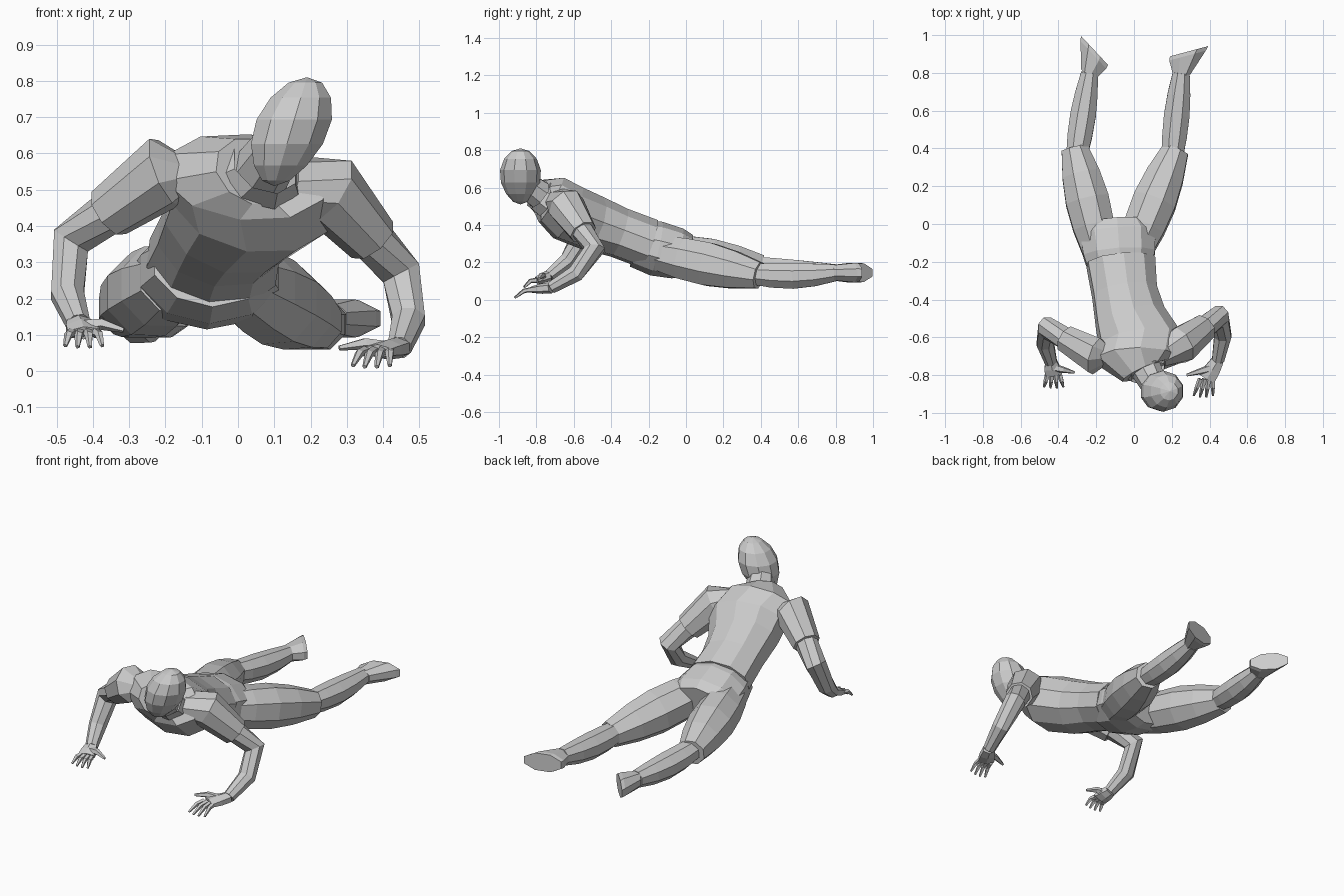
import bpy
import bmesh
import math
from mathutils import Vector, Matrix

default_cube = bpy.data.objects.get("Cube")
if default_cube:
    bpy.data.objects.remove(default_cube)

grey = bpy.data.materials.new("plain_grey")
grey.use_nodes = True
grey.diffuse_color = (0.6, 0.6, 0.6, 1)
shader = grey.node_tree.nodes["Principled BSDF"]
shader.inputs["Base Color"].default_value = grey.diffuse_color

RIGHTWARD = Vector((1, 0, 0))
UPWARD = Vector((0, 0, 1))


def add_part(name, bm):
    """Turn a bmesh into a flat shaded object."""
    bmesh.ops.recalc_face_normals(bm, faces=bm.faces)
    mesh = bpy.data.meshes.new(name)
    bm.to_mesh(mesh)
    bm.free()
    mesh.materials.append(grey)
    part = bpy.data.objects.new(name, mesh)
    bpy.context.collection.objects.link(part)


def loft(name, points, widths, depths=None, sides=8, across=RIGHTWARD, axis=None, capped=True):
    """Skin elliptical rings that follow a path of points."""
    bm = bmesh.new()
    depths = depths or widths
    last = len(points) - 1
    corner = 1 / math.cos(math.pi / sides)
    loops = []
    for index, (point, width, depth) in enumerate(zip(points, widths, depths)):
        along = axis or points[min(index + 1, last)] - points[max(index - 1, 0)]
        along = along.normalized()
        u = (across - along * across.dot(along)).normalized()
        v = along.cross(u)
        loop = []
        for step in range(sides):
            angle = (step + 0.5) * math.tau / sides
            offset = u * width * math.cos(angle) + v * depth * math.sin(angle)
            loop.append(bm.verts.new(point + offset * corner))
        loops.append(loop)
    for lower, upper in zip(loops, loops[1:]):
        for step in range(sides):
            after = (step + 1) % sides
            bm.faces.new((lower[step], lower[after], upper[after], upper[step]))
    if capped:
        bm.faces.new(loops[0])
        bm.faces.new(loops[-1])
    add_part(name, bm)


def limb(name, start, end, start_radius, end_radius, bulge, sag):
    """A tapering limb with a muscle bulge that sags in the middle."""
    steps = [step / 4 for step in range(5)]
    swell = [math.sin(math.pi * t) for t in steps]
    points = [start.lerp(end, t) - UPWARD * sag * s for t, s in zip(steps, swell)]
    radii = [start_radius + (end_radius - start_radius) * t + bulge * s
             for t, s in zip(steps, swell)]
    loft(name, points, radii)


def head(centre, half_width, half_height):
    """A faceted egg that narrows to the chin and leans sideways."""
    bm = bmesh.new()
    bmesh.ops.create_uvsphere(bm, u_segments=10, v_segments=7, radius=1)
    for vert in bm.verts:
        x, y, height = vert.co
        taper = half_width * (1 + 0.2 * min(height, 0))
        lean = RIGHTWARD * height * 0.045
        vert.co = centre + lean + Vector((x * taper, y * taper, height * half_height))
    add_part("head", bm)


def leg(side, hip, knee, ankle, heading, turn):
    """Trouser leg, calf, and a wedge foot whose toes point along the heading."""
    limb(side + "_trouser_leg", hip, knee, 0.09, 0.07, 0.035, 0)
    limb(side + "_calf", hip.lerp(knee, 0.92), ankle, 0.055, 0.045, 0.018, 0.015)
    toward_toe = Matrix.Rotation(math.radians(heading), 3, "Z") @ RIGHTWARD
    toward_sole = UPWARD.cross(toward_toe) * turn
    sole = ankle + toward_toe * 0.07 + toward_sole * 0.1
    loft(side + "_foot", [ankle - toward_sole * 0.02, ankle.lerp(sole, 0.8), sole],
         [0.045, 0.1, 0.105], [0.04, 0.052, 0.05], across=toward_toe, axis=toward_sole)


def arm(side, shoulder, deltoid, elbow, forearm, wrist):
    """Loose short sleeve over a bent arm."""
    cuff = deltoid.lerp(elbow, 0.6)
    loft(side + "_sleeve", [shoulder, deltoid, cuff], [0.07, 0.095, 0.07])
    loft(side + "_arm", [deltoid.lerp(elbow, 0.4), elbow, forearm, wrist],
         [0.06, 0.055, 0.045, 0.032])


def hand(side, wrist, palm, reach, inward):
    """Flat palm, a thumb reaching inward and four bent fingers fanning out."""
    loft(side + "_palm", [wrist, wrist.lerp(palm, 0.5), palm],
         [0.032, 0.042, 0.045], [0.026, 0.024, 0.016], sides=6)
    root = wrist.lerp(palm, 0.4)
    thumb_tip = palm + inward * 0.11 - reach * 0.2
    bend = UPWARD * 0.014
    loft(side + "_thumb", [root, root.lerp(thumb_tip, 0.5) + bend, thumb_tip],
         [0.02, 0.014, 0.006], sides=5, across=UPWARD)
    for finger in range(4):
        spread = inward * (finger - 1.5)
        base = palm + spread * 0.022
        tip = palm + spread * 0.034 + reach * (1 - 0.08 * spread.length)
        loft(f"{side}_finger_{finger}", [base, base.lerp(tip, 0.5) + bend, tip],
             [0.012, 0.01, 0.005], sides=5)


# Head, neck and open collar
head(Vector((0.145, -0.885, 0.66)), 0.112, 0.15)
neck_base = Vector((0.05, -0.74, 0.53))
neck_top = Vector((0.11, -0.86, 0.62))
loft("neck", [neck_base, neck_top], [0.08, 0.065])
loft("collar", [neck_base, neck_base.lerp(neck_top, 0.4)], [0.13, 0.09], [0.09, 0.085],
     capped=False)

# Shirt from the collar to the hem, shoulders tilted
spine = [Vector((0.05, -0.78, 0.55)), Vector((0.02, -0.72, 0.535)), Vector((0.04, -0.63, 0.465)),
         Vector((-0.02, -0.5, 0.41)), Vector((-0.05, -0.36, 0.36)), Vector((-0.07, -0.2, 0.3))]
loft("shirt", spine, [0.12, 0.22, 0.22, 0.185, 0.17, 0.18], [0.09, 0.13, 0.15, 0.145, 0.13, 0.13],
     sides=10, across=RIGHTWARD - UPWARD * 0.12)

# Trouser seat
waist = Vector((-0.07, -0.27, 0.3))
crotch = Vector((-0.09, 0.01, 0.235))
loft("trouser_seat", [waist, waist.lerp(crotch, 0.4), waist.lerp(crotch, 0.8), crotch],
     [0.16, 0.19, 0.2, 0.16], [0.12, 0.14, 0.13, 0.11], sides=10)

# Legs
leg("left", Vector((0, -0.15, 0.25)), Vector((0.22, 0.39, 0.13)),
    Vector((0.25, 0.8, 0.145)), heading=15, turn=1)
leg("right", Vector((-0.18, -0.15, 0.255)), Vector((-0.315, 0.4, 0.17)),
    Vector((-0.235, 0.8, 0.145)), heading=133, turn=-1)

# Arms and hands
left_wrist = Vector((0.445, -0.72, 0.065))
right_wrist = Vector((-0.44, -0.73, 0.13))
arm("left", Vector((0.14, -0.68, 0.52)), Vector((0.25, -0.64, 0.5)),
    Vector((0.45, -0.49, 0.27)), Vector((0.47, -0.59, 0.14)), left_wrist)
arm("right", Vector((-0.08, -0.7, 0.55)), Vector((-0.2, -0.7, 0.55)),
    Vector((-0.46, -0.55, 0.36)), Vector((-0.47, -0.63, 0.21)), right_wrist)
hand("left", left_wrist, Vector((0.385, -0.82, 0.055)), Vector((-0.02, -0.1, -0.045)), -RIGHTWARD)
hand("right", right_wrist, Vector((-0.425, -0.8, 0.105)), Vector((0, -0.07, -0.04)), RIGHTWARD)
